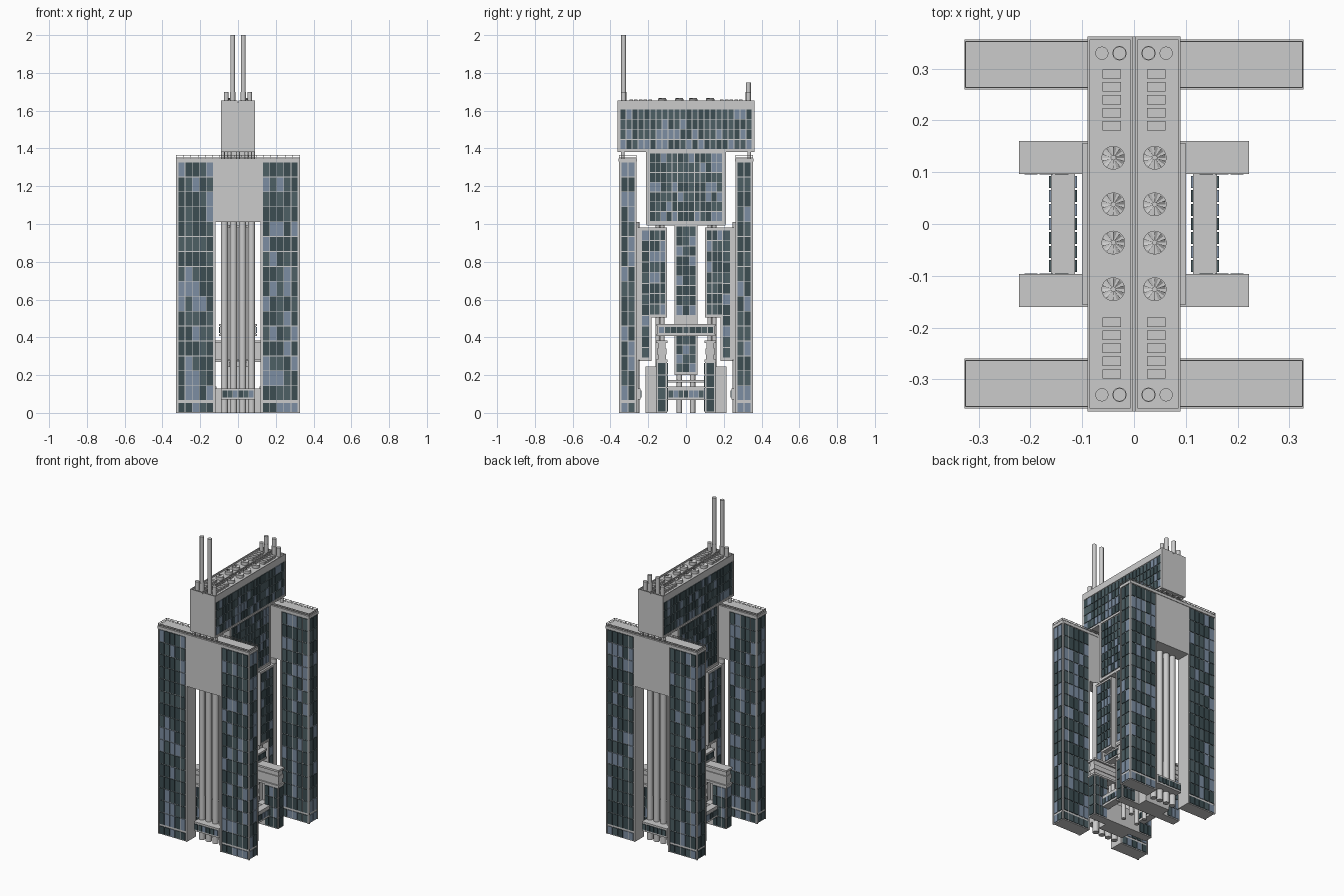
import bpy, math, random
from mathutils import Vector

if "Cube" in bpy.data.objects:
    bpy.data.objects.remove(bpy.data.objects["Cube"])

random.seed(4)


def material(name, col):
    m = bpy.data.materials.new(name)
    m.diffuse_color = (*col, 1)
    m.use_nodes = True
    m.node_tree.nodes["Principled BSDF"].inputs["Base Color"].default_value = m.diffuse_color
    return m


GLASS = [material("glass_dark", (0.045, 0.075, 0.085)),
         material("glass_mid", (0.075, 0.115, 0.13)),
         material("glass_light", (0.2, 0.27, 0.36))]


def make(name, verts, faces, mats=None, idx=None):
    me = bpy.data.meshes.new(name)
    me.from_pydata(verts, [], faces)
    for m in mats or []:
        me.materials.append(m)
    if idx:
        me.polygons.foreach_set("material_index", idx)
    ob = bpy.data.objects.new(name, me)
    bpy.context.collection.objects.link(ob)
    return ob


QUADS = [(0, 2, 3, 1), (4, 5, 7, 6), (0, 1, 5, 4), (2, 6, 7, 3), (0, 4, 6, 2), (1, 3, 7, 5)]


def boxes(name, items):
    v, f = [], []
    for x0, x1, y0, y1, z0, z1 in items:
        b = len(v)
        v += [(x, y, z) for x in (x0, x1) for y in (y0, y1) for z in (z0, z1)]
        f += [tuple(b + i for i in q) for q in QUADS]
    return make(name, v, f)


def box(name, *r):
    return boxes(name, [r])


def pipe(name, x, y, r, z0, z1, n=12):
    a = [2 * math.pi * i / n for i in range(n)]
    v = [(x + r * math.cos(t), y + r * math.sin(t), z) for z in (z0, z1) for t in a]
    f = [(i, (i + 1) % n, (i + 1) % n + n, i + n) for i in range(n)]
    f += [tuple(range(n - 1, -1, -1)), tuple(range(n, 2 * n))]
    ob = make(name, v, f)
    for p in ob.data.polygons:
        p.use_smooth = len(p.vertices) == 4
    ob.data.set_sharp_from_angle(angle=math.radians(40))
    return ob


def windows(name, axis, side, pos, u0, u1, z0, z1, cols, rows):
    """Grid of thin glass panels on a wall facing +-axis at coordinate pos."""
    v, f, idx = [], [], []
    gap, depth = 0.002, 0.004 * side
    du, dz = (u1 - u0) / cols, (z1 - z0) / rows
    for i in range(cols):
        for j in range(rows):
            ua, ub = u0 + i * du + gap, u0 + (i + 1) * du - gap
            za, zb = z0 + j * dz + gap, z0 + (j + 1) * dz - gap
            b = len(v)
            for d in (pos, pos + depth):
                for u, z in ((ua, za), (ub, za), (ub, zb), (ua, zb)):
                    v.append((d, u, z) if axis == 'x' else (u, d, z))
            fs = [(4, 5, 6, 7)] + [(k, (k + 1) % 4, (k + 1) % 4 + 4, k + 4) for k in range(4)]
            if (axis == 'y') == (side > 0):
                fs = [q[::-1] for q in fs]
            f += [tuple(b + k for k in q) for q in fs]
            idx += [random.choices((0, 1, 2), (45, 33, 22))[0]] * 5
    return make(name, v, f, GLASS, idx)


for s in (-1, 1):
    tag = "back" if s > 0 else "front"

    def yr(a, b):
        return (min(a * s, b * s), max(a * s, b * s))

    # Tall end slab: two glazed legs, concrete header and roof cap
    y0, y1 = yr(0.265, 0.35)
    boxes(tag + "_slab", [(-0.322, -0.122, y0, y1, 0, 1.335), (0.122, 0.322, y0, y1, 0, 1.335),
                          (-0.122, 0.122, *yr(0.262, 0.354), 1.01, 1.335),
                          (-0.328, 0.328, *yr(0.26, 0.357), 1.33, 1.348)])
    for h in (-1, 1):
        side = ("right" if h > 0 else "left") + "_" + tag
        u0, u1 = sorted((0.13 * h, 0.318 * h))
        for yy, d in ((y0, -1), (y1, 1)):
            windows(side + "_slab_windows", 'y', d, yy, u0, u1, 0.065, 1.328, 5, 16)
            windows(side + "_slab_lobby_windows", 'y', d, yy, u0, u1, 0.004, 0.055, 5, 1)
        windows(side + "_slab_end_windows", 'x', h, 0.322 * h, y0 + .006, y1 - .006, 0.065, 1.328, 2, 16)
        windows(side + "_slab_end_lobby", 'x', h, 0.322 * h, y0 + .006, y1 - .006, 0.004, 0.055, 2, 1)
        # Concrete edge strips around the glazing
        xa, xb = sorted((0.318 * h, 0.328 * h))
        ia, ib = sorted((0.12 * h, 0.129 * h))
        boxes(side + "_slab_frame", [(a, b, c, c + .008, 0, 1.335) for a, b in ((xa, xb), (ia, ib))
                                     for c in (y0 - .004, y1 - .004)] +
              [(ia, ib, y0, y1, 0, 1.01)])
    # Roof railing
    ra, rb = yr(0.263, 0.354)
    rail = []
    for z in (1.353, 1.362):
        rail += [(-.327, .327, y, y + .002, z, z + .003) for y in (ra, rb - .002)]
        rail += [(x, x + .002, ra, rb, z, z + .003) for x in (-.327, .325)]
    for k in range(18):
        x = -.327 + .652 * k / 17
        rail += [(x, x + .002, y, y + .002, 1.345, 1.365) for y in (ra, rb - .002)]
    boxes(tag + "_roof_railing", rail)

    # Service pipes in the portal, and lobby box crossing them
    for x in (-0.072, -0.024, 0.024, 0.072):
        pipe(tag + "_portal_pipe", x, 0.265 * s, 0.019, 0, 1.01, 16)
    ly = yr(0.24, 0.325)
    box(tag + "_lobby_box", -0.09, 0.09, *ly, 0.07, 0.13)
    for yy, d in ((ly[0], -1), (ly[1], 1)):
        windows(tag + "_lobby_box_windows", 'y', d, yy, -.085, .085, .08, .12, 6, 1)
    for x in (-0.08, -0.045, 0, 0.045, 0.08):
        pipe(tag + "_block_support", x, 0.335 * s, 0.01, 1.34, 1.385)

    # Inner L-shaped tower
    boxes(tag + "_inner_tower", [(-.086, .086, *yr(0.105, 0.238), .515, .972),
                                 (-.086, .086, *yr(0.19, 0.238), .285, .52),
                                 (-.09, .09, *yr(0.1, 0.262), .97, .982),
                                 (-.09, .09, *yr(0.1, 0.19), .505, .516),
                                 (-.09, .09, *yr(0.182, 0.245), .275, .286),
                                 (-.09, .09, *yr(0.236, 0.262), .28, .975),
                                 (-.09, .09, *yr(0.1, 0.107), .51, .975),
                                 (-.09, .09, *yr(0.182, 0.191), .28, .51)])
    for h in (-1, 1):
        windows(tag + "_tower_windows", 'x', h, .086 * h, *yr(.11, .193), .52, .968, 3, 8)
        windows(tag + "_tower_outer_windows", 'x', h, .086 * h, *yr(.193, .234), .29, .968, 1, 12)
        for y in (.125, .15):
            pipe(tag + "_tower_pipe", .055 * h, y * s, .012, .12, 1.01)
    # Concrete plinth blocks
    boxes(tag + "_plinth", [(-.09, .09, *yr(.155, .215), 0, .245)])

    # Low portal: short legs under a cross beam
    py = yr(0.1, 0.155)
    boxes(tag + "_low_portal", [(-.218, -.12, *py, 0, .275), (.12, .218, *py, 0, .275),
                                (-.12, .12, *py, 0, .13),
                                (-.222, .222, *yr(.097, .16), .27, .283),
                                (-.215, .215, *yr(.106, .148), .283, .31),
                                (-.218, .218, *yr(.102, .154), .31, .34),
                                (-.215, .215, *yr(.108, .148), .34, .37),
                                (-.222, .222, *yr(.097, .16), .37, .382)])
    for h in (-1, 1):
        windows(tag + "_low_portal_end_windows", 'x', h, .218 * h, py[0] + .006, py[1] - .006, .005, .265, 1, 4)
        ux = sorted((.125 * h, .214 * h))
        for yy, d in ((py[0], -1), (py[1], 1)):
            windows(tag + "_low_portal_windows", 'y', d, yy, *ux, .005, .265, 3, 4)

# Central tower hanging between the inner towers
boxes("central_tower", [(-.084, .084, -.056, .056, .21, 1.0), (-.09, .09, -.062, .062, .2, .212),
                        (-.09, .09, -.062, -.054, .2, 1.0), (-.09, .09, .054, .062, .2, 1.0),
                        (-.09, .09, -.062, .062, .5, .515), (-.09, .09, -.21, .21, .992, 1.01)])
# Cross bar
boxes("cross_bar", [(-.096, .096, -.15, .15, .415, .465), (-.1, .1, -.156, .156, .408, .418),
                    (-.1, .1, -.156, .156, .46, .47)])
# Large middle block and top block
boxes("middle_block", [(-.084, .084, -.205, .205, 1.0, 1.385)] +
      [(-.09, .09, *sorted((.195 * s, .212 * s)), 1.0, 1.39) for s in (-1, 1)])
boxes("top_block", [(-.086, .086, -.355, .355, 1.385, 1.64), (-.09, .09, -.362, .362, 1.38, 1.392),
                    (-.09, .09, -.362, .362, 1.61, 1.643),
                    (-.09, .09, -.362, -.352, 1.38, 1.643), (-.09, .09, .352, .362, 1.38, 1.643)])
for h in (-1, 1):
    windows("central_tower_windows", 'x', h, .084 * h, -.052, .052, .517, .988, 3, 9)
    windows("central_tower_lower_windows", 'x', h, .084 * h, -.052, .052, .214, .408, 3, 4)
    windows("cross_bar_windows", 'x', h, .096 * h, -.146, .146, .42, .458, 9, 1)
    windows("middle_block_windows", 'x', h, .084 * h, -.193, .193, 1.015, 1.376, 13, 7)
    windows("top_block_windows", 'x', h, .086 * h, -.35, .35, 1.395, 1.607, 22, 4)
    # Glazed footbridge between the low portals
    xa, xb = sorted((.114 * h, .16 * h))
    boxes("footbridge", [(xa, xb, -.1, .1, .075, .125), (xa, xb, -.1, .1, .068, .077),
                         (xa, xb, -.1, .1, .123, .14)])
    for xx, d in ((xa, -1), (xb, 1)):
        windows("footbridge_windows", 'x', d, xx, -.095, .095, .08, .12, 7, 1)
    # Pipes beneath the central tower
    for y in (-.035, .035):
        pipe("central_pipe", .05 * h, y, .014, 0, .21)
    box("central_pipe_ledge", *sorted((.03 * h, .085 * h)), -.1, .1, .16, .175)

    # Roof half: parapet rim
    ra, rb = sorted((.003 * h, .09 * h))
    boxes("roof_parapet", [(ra, ra + .005, -.362, .362, 1.64, 1.653), (rb - .005, rb, -.362, .362, 1.64, 1.653),
                           (ra, rb, -.362, -.357, 1.64, 1.653), (ra, rb, .357, .362, 1.64, 1.653)])
    # Roof fans: drum ring, hub and blades
    for y in (-.126, -.036, .038, .128):
        x = .04 * h
        pipe("fan_drum", x, y, .023, 1.64, 1.662, 20)
        pipe("fan_hub", x, y, .005, 1.66, 1.667, 10)
        v, f = [], []
        for k in range(10):
            a = 2 * math.pi * k / 10
            b = len(v)
            v += [(x + r * math.cos(a + t), y + r * math.sin(a + t), z)
                  for r, t, z in ((.004, 0, 1.663), (.021, 0, 1.663), (.021, .35, 1.666), (.004, .35, 1.666))]
            f.append((b, b + 1, b + 2, b + 3))
        make("fan_blades", v, f)
    # Air conditioning units
    boxes("roof_units", [(.043 * h - .018, .043 * h + .018, y * s - .009, y * s + .009, 1.64, 1.658)
                         for y in (.19, .215, .24, .265, .29) for s in (-1, 1)])
    # Chimneys and the two tall masts
    for y, inner in ((-.33, 2.0), (.33, 1.75)):
        pipe("roof_mast", .028 * h, y, .013, 1.64, inner, 12)
        pipe("roof_chimney", .062 * h, y, .013, 1.64, 1.70, 12)
        pipe("mast_base", .028 * h, y, .014, 1.64, 1.70, 12)
